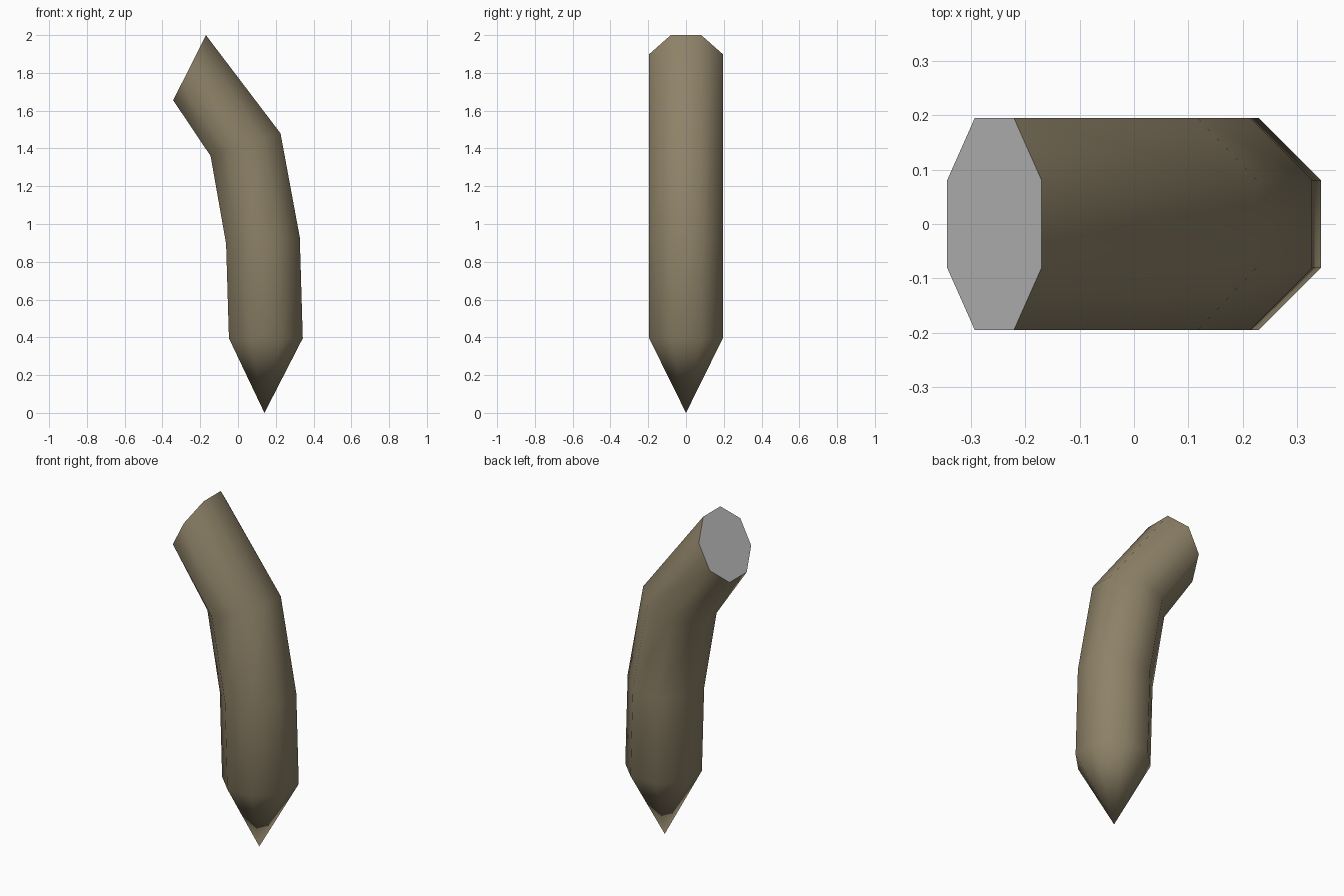
import bpy, bmesh, math
from mathutils import Vector

if "Cube" in bpy.data.objects:
    bpy.data.objects.remove(bpy.data.objects["Cube"])

SIDES = 8
HALF_WIDTH = 0.195
# Left and right silhouette points (x, z) of each ring, bottom to top
RINGS = [((-0.048, 0.395), (0.343, 0.395)),
         ((-0.063, 0.895), (0.327, 0.93)),
         ((-0.145, 1.36), (0.225, 1.48)),
         ((-0.343, 1.655), (-0.17, 2.0))]
TIP = (0.14, 0, 0)


def material(name, rgb):
    m = bpy.data.materials.new(name)
    m.diffuse_color = (*rgb, 1)
    m.use_nodes = True
    m.node_tree.nodes["Principled BSDF"].inputs["Base Color"].default_value = m.diffuse_color
    return m


def ring(bm, left, right):
    # Octagon with flat sides, tilted to follow the bend
    l, r = Vector((left[0], 0, left[1])), Vector((right[0], 0, right[1]))
    mid, half = (l + r) / 2, (r - l) / 2
    k = 1 / math.cos(math.pi / SIDES)
    verts = []
    for i in range(SIDES):
        a = 2 * math.pi * (i + 0.5) / SIDES
        p = mid + half * k * math.cos(a) + Vector((0, HALF_WIDTH * k * math.sin(a), 0))
        verts.append(bm.verts.new(p))
    return verts


bm = bmesh.new()
rings = [ring(bm, *r) for r in RINGS]
tip = bm.verts.new(TIP)

# Pointed end and bent shaft
for i in range(SIDES):
    j = (i + 1) % SIDES
    bm.faces.new((tip, rings[0][j], rings[0][i]))
    for lo, hi in zip(rings, rings[1:]):
        bm.faces.new((lo[i], lo[j], hi[j], hi[i]))
for f in bm.faces:
    f.smooth = True

# Flat grey cut end with a sharp rim
cap = bm.faces.new(rings[-1])
cap.material_index = 1
cap.smooth = False
for e in cap.edges:
    e.smooth = False
bmesh.ops.recalc_face_normals(bm, faces=bm.faces[:])

mesh = bpy.data.meshes.new("bent_spike")
bm.to_mesh(mesh)
bm.free()
mesh.materials.append(material("olive brown", (0.27, 0.223, 0.138)))
mesh.materials.append(material("light grey", (0.604, 0.604, 0.604)))
obj = bpy.data.objects.new("bent_spike", mesh)
bpy.context.collection.objects.link(obj)
